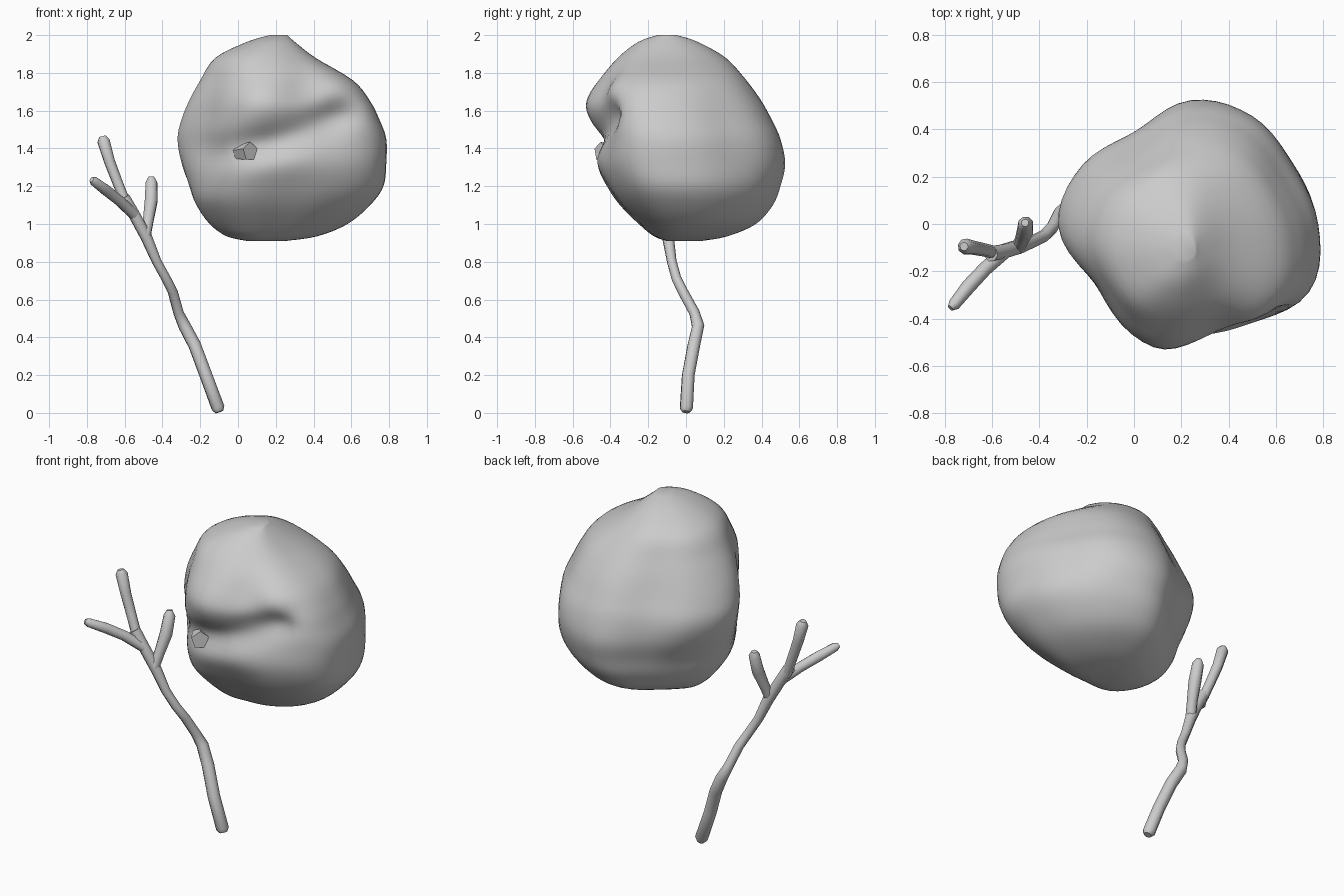
import bpy, bmesh, math
from mathutils import Vector

cube = bpy.data.objects.get("Cube")
if cube:
    bpy.data.objects.remove(cube, do_unlink=True)

grey = bpy.data.materials.new("plain grey")
grey.use_nodes = True
colour = (0.6, 0.6, 0.6, 1)
grey.diffuse_color = colour
grey.node_tree.nodes["Principled BSDF"].inputs["Base Color"].default_value = colour


def spline(a, b, c, d, t):
    """Smooth interpolation between b and c."""
    return b + 0.5 * t * (c - a + t * (2 * a - 5 * b + 4 * c - d + t * (3 * (b - c) + d - a)))


def finish(obj, angle=60):
    obj.data.materials.append(grey)
    bpy.ops.object.select_all(action='DESELECT')
    obj.select_set(True)
    bpy.context.view_layer.objects.active = obj
    bpy.ops.object.shade_smooth_by_angle(angle=math.radians(angle))


def add_mesh(name, bm, angle=60):
    bmesh.ops.recalc_face_normals(bm, faces=bm.faces)
    mesh = bpy.data.meshes.new(name)
    bm.to_mesh(mesh)
    bm.free()
    obj = bpy.data.objects.new(name, mesh)
    bpy.context.collection.objects.link(obj)
    finish(obj, angle)
    return obj


def plan(radii, steps=5):
    """Closed smooth outline from evenly spaced radii, fitted to a unit square."""
    points = []
    n = len(radii)
    for i in range(n):
        near = [radii[(i + k) % n] for k in (-1, 0, 1, 2)]
        for s in range(steps):
            a = math.tau * (i + s / steps) / n
            r = spline(*near, s / steps)
            points.append(Vector((r * math.cos(a), r * math.sin(a))))
    low = [min(p[k] for p in points) for k in (0, 1)]
    high = [max(p[k] for p in points) for k in (0, 1)]
    return [Vector([(p[k] - low[k]) / (high[k] - low[k]) for k in (0, 1)]) for p in points]


def ramp(t):
    t = min(1, max(0, t))
    return t * t * (3 - 2 * t)


# Head: lumpy plans for jaw, cheeks and crown, stretched to each level's extents
jaw = plan([.52, .49, .5, .52, .43, .43, .51, .54, .56, .5, .53, .57])
cheeks = plan([.54, .5, .53, .52, .46, .52, .55, .47, .51, .49, .49, .58])
crown = plan([.52, .52, .53, .51, .49, .52, .53, .51, .52, .5, .51, .55])

# Height, right, left, front and back extents
levels = [Vector(v) for v in (
    (.91, .05, .25, -.1, .08), (.935, -.06, .42, -.17, .22),
    (1.0, -.15, .58, -.25, .37), (1.1, -.22, .7, -.35, .46),
    (1.2, -.26, .77, -.42, .5), (1.32, -.3, .785, -.48, .525),
    (1.45, -.32, .785, -.485, .5), (1.55, -.3, .75, -.495, .455),
    (1.65, -.26, .7, -.495, .4), (1.76, -.2, .61, -.45, .32),
    (1.88, -.12, .41, -.36, .21), (1.965, .05, .3, -.25, .06),
    (2.0, .17, .26, -.15, -.05))]

# Dents and swellings on the face: centre x, centre z, size, depth
dents = [(-.08, 1.36, .09, .03), (.04, 1.4, .09, .045), (.17, 1.43, .09, .05),
         (.3, 1.48, .09, .045), (.42, 1.53, .09, .045), (.54, 1.58, .09, .06),
         (.12, 1.64, .13, -.035), (.34, 1.73, .1, .03), (.53, 1.7, .09, -.02),
         (-.14, 1.32, .13, .02)]

bm = bmesh.new()
rings = []
last = len(levels) - 1
for i in range(last):
    near = [levels[min(max(i + k, 0), last)] for k in (-1, 0, 1, 2)]
    for s in range(4 if i < last - 1 else 5):
        z, x0, x1, y0, y1 = spline(*near, s / 4)
        ring = []
        for a, b, c in zip(jaw, cheeks, crown):
            p = b.lerp(a, ramp((1.45 - z) / .35)).lerp(c, ramp((z - 1.55) / .35))
            x = x0 + (x1 - x0) * p.x
            y = y0 + (y1 - y0) * p.y
            fade = ramp(-y / .3)
            for cx, cz, size, depth in dents:
                d = ((x - cx) ** 2 + (z - cz) ** 2) / size ** 2
                y += fade * depth * math.exp(-d)
            ring.append(bm.verts.new((x, y, z)))
        rings.append(ring)
count = len(jaw)
for a, b in zip(rings, rings[1:]):
    for i in range(count):
        j = (i + 1) % count
        bm.faces.new((a[i], a[j], b[j], b[i]))
bm.faces.new(rings[0][::-1])
bm.faces.new(rings[-1])
add_mesh("head", bm)

# Nose stub: five-sided peg set in the crease
bm = bmesh.new()
bmesh.ops.create_cone(bm, cap_ends=True, segments=5, radius1=.04, radius2=.052, depth=.1)
nose = add_mesh("nose_stub", bm, 30)
nose.rotation_euler = Vector((.6, -.75, .05)).to_track_quat('Z', 'Y').to_euler()
nose.location = (.035, -.415, 1.38)


# Twig arm: tapered tubes with rounded ends
def twig(name, points):
    curve = bpy.data.curves.new(name, 'CURVE')
    curve.dimensions = '3D'
    curve.bevel_depth = 1
    curve.bevel_resolution = 2
    curve.use_fill_caps = True
    line = curve.splines.new('POLY')
    line.points.add(len(points) - 1)
    for point, (x, y, z, r) in zip(line.points, points):
        point.co = (x, y, z, 1)
        point.radius = r
    obj = bpy.data.objects.new(name, curve)
    bpy.context.collection.objects.link(obj)
    bpy.ops.object.select_all(action='DESELECT')
    obj.select_set(True)
    bpy.context.view_layer.objects.active = obj
    bpy.ops.object.convert(target='MESH')
    finish(bpy.context.view_layer.objects.active)


twig("arm_stem", [
    (-.098, 0, .005, .022), (-.105, .002, .025, .036), (-.17, .012, .2, .035),
    (-.23, .042, .36, .035), (-.283, .064, .46, .034), (-.315, .045, .53, .028),
    (-.345, -.015, .64, .027), (-.38, -.05, .71, .026), (-.43, -.075, .8, .026),
    (-.485, -.095, .93, .032), (-.55, -.115, 1.05, .032), (-.605, -.125, 1.14, .034)])
twig("twig_middle", [
    (-.59, -.12, 1.1, .028), (-.63, -.11, 1.2, .028), (-.68, -.1, 1.33, .03),
    (-.712, -.095, 1.44, .034), (-.718, -.095, 1.465, .018)])
twig("twig_outer", [
    (-.55, -.12, 1.05, .03), (-.63, -.19, 1.125, .03), (-.7, -.265, 1.18, .031),
    (-.76, -.34, 1.225, .026), (-.775, -.355, 1.235, .014)])
twig("twig_inner", [
    (-.49, -.1, .94, .03), (-.475, -.07, 1.02, .03), (-.46, -.03, 1.12, .036),
    (-.458, 0, 1.22, .033), (-.46, .005, 1.25, .016)])
